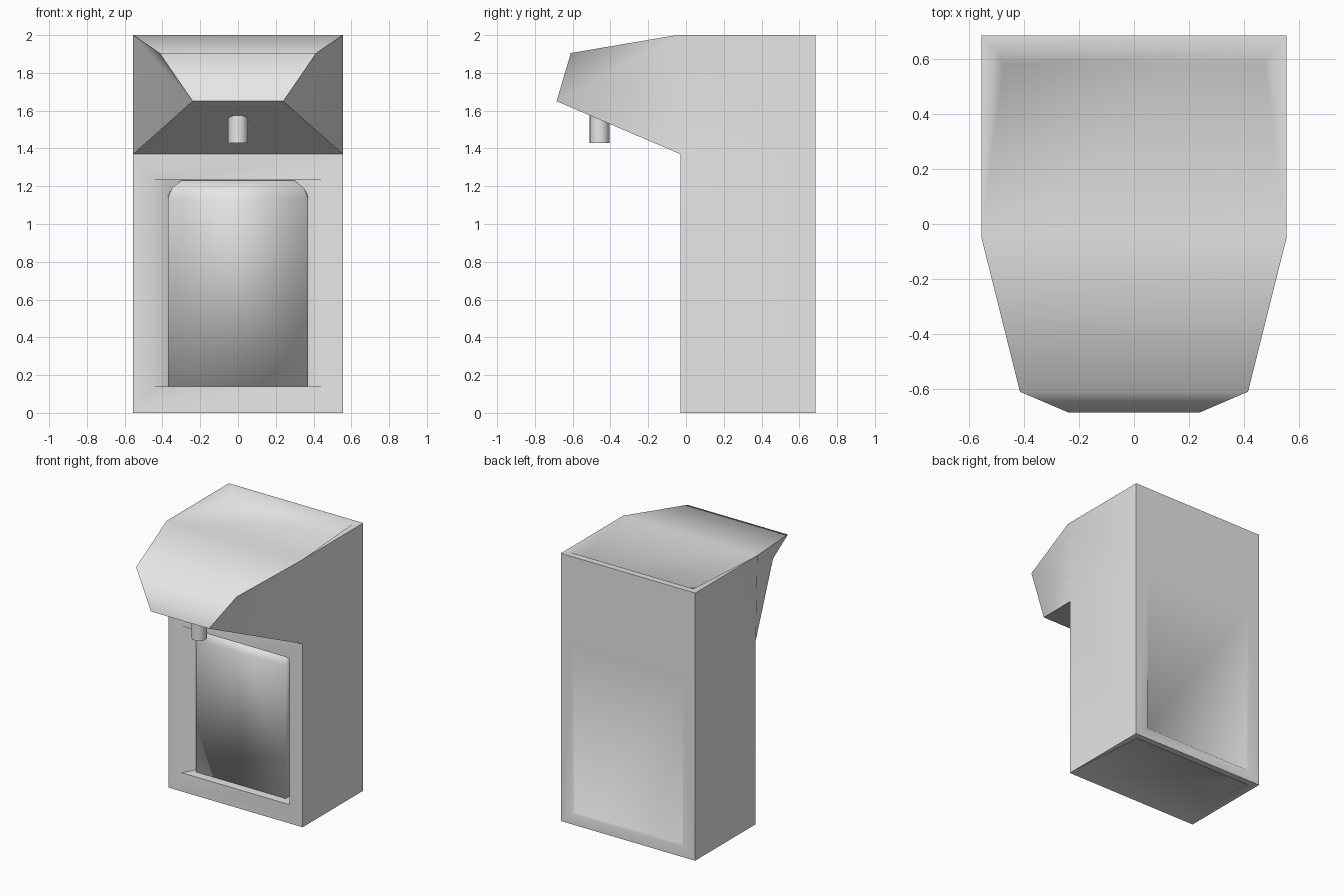
import bpy, bmesh, math

if "Cube" in bpy.data.objects:
    bpy.data.objects.remove(bpy.data.objects["Cube"])

grey = bpy.data.materials.new("light_grey")
grey.diffuse_color = (0.8, 0.8, 0.8, 1)
grey.use_nodes = True
grey.node_tree.nodes["Principled BSDF"].inputs["Base Color"].default_value = grey.diffuse_color


def finish(name, bm, angle):
    bmesh.ops.recalc_face_normals(bm, faces=bm.faces[:])
    me = bpy.data.meshes.new(name)
    bm.to_mesh(me)
    bm.free()
    me.materials.append(grey)
    ob = bpy.data.objects.new(name, me)
    bpy.context.collection.objects.link(ob)
    bpy.ops.object.select_all(action='DESELECT')
    ob.select_set(True)
    bpy.context.view_layer.objects.active = ob
    bpy.ops.object.shade_smooth_by_angle(angle=math.radians(angle))
    return ob


# Body: a closed centre strip of mirrored point pairs (half width, y, z)
P = {
    "Tf": (.555, -.05, 2), "H1": (.415, -.61, 1.905), "H2": (.24, -.685, 1.65),    # head
    "Mf": (.555, -.03, 1.37),
    "Ot": (.445, -.03, 1.235), "It": (.37, .10, 1.235),                            # front recess
    "Ib": (.37, .10, .14), "Ob": (.445, -.03, .14),
    "Bf": (.555, -.03, 0), "Db": (.48, .60, .05), "Cb": (.505, .635, 0),           # underside
    "Bb": (.555, .685, 0),
    "Kb": (.455, .685, .08), "Lb": (.445, .675, .09),                              # back panel
    "Kt": (.455, .685, 1.33),
    "Mb": (.555, .685, 1.37), "Tb": (.555, .685, 2),
    "R": (.505, .635, 2), "Q": (.475, .58, 1.94),                                  # sunken top
}
# Faces on each flank, made for both sides
SIDES = ["Tf H1 H2", "Tf H2 Mf", "Tf Mf Mb Tb", "Mf Bf Bb Mb", "Mf Ot Ob Bf",
         "Ot It Ib Ob", "Bf Cb Bb", "Bf Db Cb", "Bb Kb Kt Mb",
         "Kb Lb Kt", "Tf Tb R", "Tf R Q"]

bm = bmesh.new()
v = {(n, s): bm.verts.new((s * x, y, z)) for n, (x, y, z) in P.items() for s in (1, -1)}
names = list(P)
for a, b in zip(names, names[1:] + names[:1]):
    bm.faces.new((v[a, 1], v[a, -1], v[b, -1], v[b, 1]))
for face in SIDES:
    for s in (1, -1):
        bm.faces.new([v[n, s] for n in face.split()])
finish("body", bm, 65)

# Front panel with a top that slopes back, standing in the recess
bm = bmesh.new()
for x, y, z in [(.37, .035, .14), (.37, .12, .14), (.37, .035, 1.13), (.37, .12, 1.15),
                (.35, .05, 1.19), (.30, .075, 1.23), (.30, .12, 1.23)]:
    for s in (1, -1):
        bm.verts.new((s * x, y, z))
bmesh.ops.convex_hull(bm, input=bm.verts[:])
bmesh.ops.dissolve_limit(bm, angle_limit=0.01, verts=bm.verts[:], edges=bm.edges[:])
finish("front_panel", bm, 180)

# Spout under the head
bpy.ops.mesh.primitive_cylinder_add(vertices=16, radius=.053, depth=.19,
                                    location=(0, -.458, 1.525))
spout = bpy.context.object
spout.name = "spout"
spout.data.materials.append(grey)
bpy.ops.object.shade_smooth_by_angle(angle=math.radians(40))
